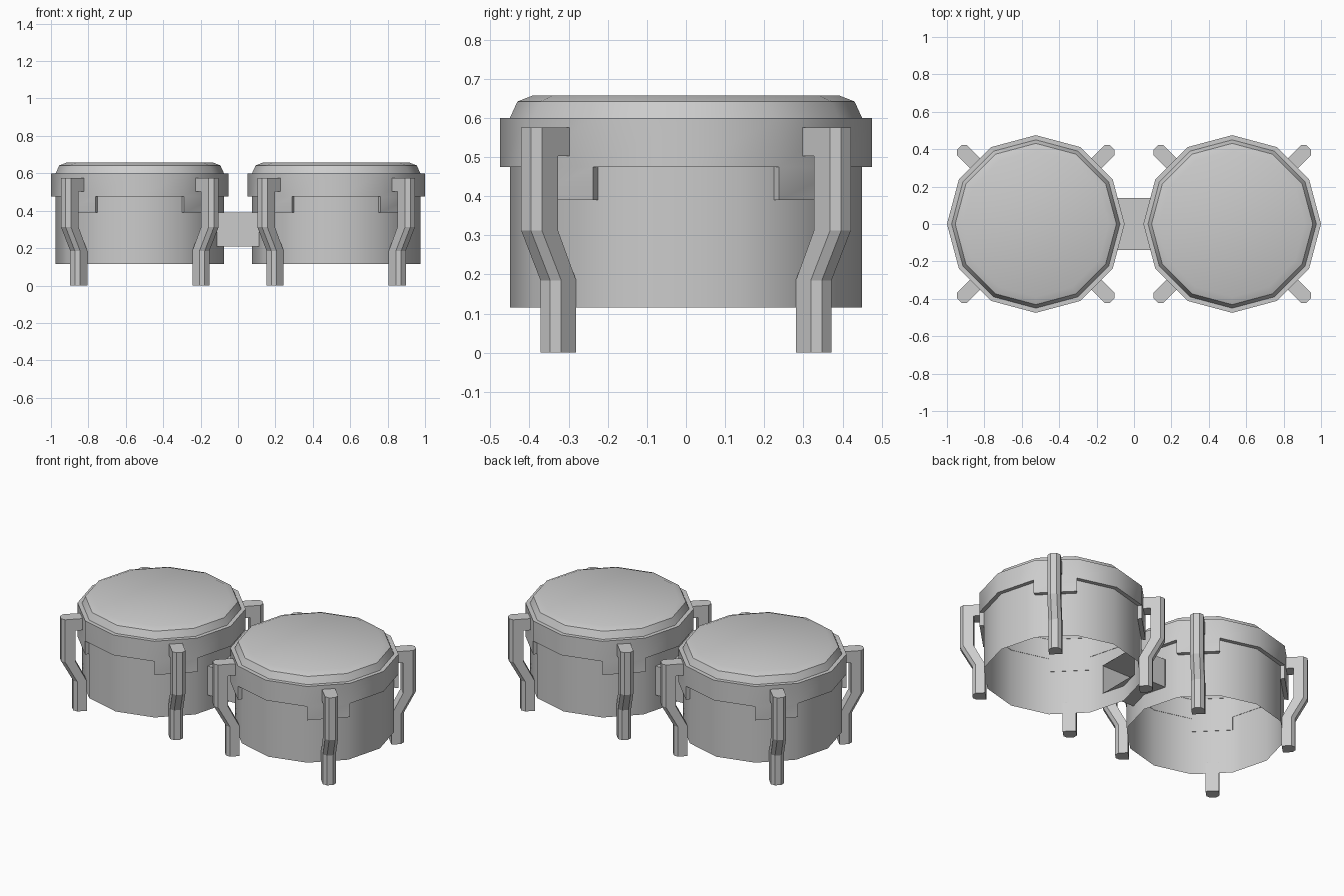
import bpy, bmesh
from math import cos, sin, pi, radians
from mathutils import Matrix, Vector

if "Cube" in bpy.data.objects:
    bpy.data.objects.remove(bpy.data.objects["Cube"])

N = 12          # sides of each drum
CX = 0.525      # drum centre offset


def finish(bm, name, x=0.0, smooth=None, fix=True):
    bmesh.ops.remove_doubles(bm, verts=bm.verts, dist=1e-5)
    if fix:
        bmesh.ops.recalc_face_normals(bm, faces=bm.faces)
    me = bpy.data.meshes.new(name)
    bm.to_mesh(me)
    bm.free()
    ob = bpy.data.objects.new(name, me)
    ob.location.x = x
    bpy.context.collection.objects.link(ob)
    if smooth:
        bpy.ops.object.select_all(action='DESELECT')
        ob.select_set(True)
        bpy.context.view_layer.objects.active = ob
        bpy.ops.object.shade_smooth_by_angle(angle=radians(smooth))
    return ob


def polar(r, i, z):
    a = 2 * pi * i / N
    return Vector((r * cos(a), r * sin(a), z))


def quad(bm, *pts):
    bm.faces.new([bm.verts.new(p) for p in pts])


def lathe(bm, profile, cap=False):
    rings = [[bm.verts.new(polar(r, i, z)) for i in range(N)] for r, z in profile]
    for a, b in zip(rings, rings[1:]):
        for i in range(N):
            j = (i + 1) % N
            bm.faces.new((a[i], a[j], b[j], b[i]))
    if cap:
        bm.faces.new(rings[-1])


def loft(bm, sections):
    rings = [[bm.verts.new(p) for p in s] for s in sections]
    n = len(rings[0])
    for a, b in zip(rings, rings[1:]):
        for i in range(n):
            j = (i + 1) % n
            bm.faces.new((a[i], a[j], b[j], b[i]))
    bm.faces.new(rings[0][::-1])
    bm.faces.new(rings[-1])


def leg_section(r0, r1, z, w=0.0375, c=0.02):
    return [(r0, -w, z), (r1 - c, -w, z), (r1, c - w, z),
            (r1, w - c, z), (r1 - c, w, z), (r0, w, z)]


for side, sx in (("left", -1), ("right", 1)):
    x = sx * CX

    # open-bottomed shell with an opening where the connector enters
    bm = bmesh.new()
    lathe(bm, [(0.45, 0.115), (0.45, 0.60)])
    for co, no in (((0, 0, 0.21), (0, 0, 1)), ((0, 0, 0.39), (0, 0, 1)),
                   ((0, 0.14, 0), (0, 1, 0)), ((0, -0.14, 0), (0, 1, 0))):
        bmesh.ops.bisect_plane(bm, geom=bm.verts[:] + bm.edges[:] + bm.faces[:],
                               plane_co=co, plane_no=no)
    hole = []
    for f in bm.faces:
        m = f.calc_center_median()
        if m.x * sx < -0.2 and abs(m.y) < 0.14 and 0.21 < m.z < 0.39:
            hole.append(f)
    bmesh.ops.delete(bm, geom=hole, context='FACES')
    finish(bm, side + "_shell", x, 35, fix=False)

    # drum head
    bm = bmesh.new()
    lathe(bm, [(0.45, 0.60), (0.431, 0.642), (0.39, 0.658)], cap=True)
    finish(bm, side + "_head", x, 35, fix=False)

    # rim, reaching lower on the four diagonal faces
    bm = bmesh.new()
    ro, ri, top, mid, low = 0.475, 0.448, 0.60, 0.475, 0.39
    for i in range(N):
        tab = i % 3 == 1
        b = low if tab else mid
        k = i + 1
        quad(bm, polar(ro, i, top), polar(ri, i, top), polar(ri, k, top), polar(ro, k, top)[:])
        quad(bm, polar(ro, i, b), polar(ro, k, b), polar(ri, k, b), polar(ri, i, b))
        quad(bm, polar(ro, i, mid), polar(ro, k, mid), polar(ro, k, top), polar(ro, i, top))
        if tab:
            quad(bm, polar(ro, i, low), polar(ro, k, low), polar(ro, k, mid), polar(ro, i, mid))
            quad(bm, polar(ro, i, mid), polar(ri, i, mid), polar(ri, i, low), polar(ro, i, low))
            quad(bm, polar(ro, k, mid), polar(ro, k, low), polar(ri, k, low), polar(ri, k, mid))
    finish(bm, side + "_rim", x, 35)

    # four cranked legs, hooked to the rim at the top
    for n in range(4):
        bm = bmesh.new()
        loft(bm, [leg_section(0.4345, 0.5085, 0), leg_section(0.4345, 0.5085, 0.185),
                  leg_section(0.50, 0.578, 0.312), leg_section(0.50, 0.578, 0.575)])
        w = 0.0375
        loft(bm, [[(0.455, -w, z), (0.501, -w, z), (0.501, w, z), (0.455, w, z)]
                  for z in (0.503, 0.575)])
        bmesh.ops.rotate(bm, verts=bm.verts, cent=(0, 0, 0),
                         matrix=Matrix.Rotation(pi / 4 + n * pi / 2, 3, 'Z'))
        finish(bm, f"{side}_leg_{n + 1}", x)

# open-ended connector between the drums
bm = bmesh.new()
sec = [(-0.14, 0.21), (0.14, 0.21), (0.14, 0.39), (-0.14, 0.39)]
for (y0, z0), (y1, z1) in zip(sec, sec[1:] + sec[:1]):
    quad(bm, (-0.112, y0, z0), (-0.112, y1, z1), (0.112, y1, z1), (0.112, y0, z0))
finish(bm, "connector")
